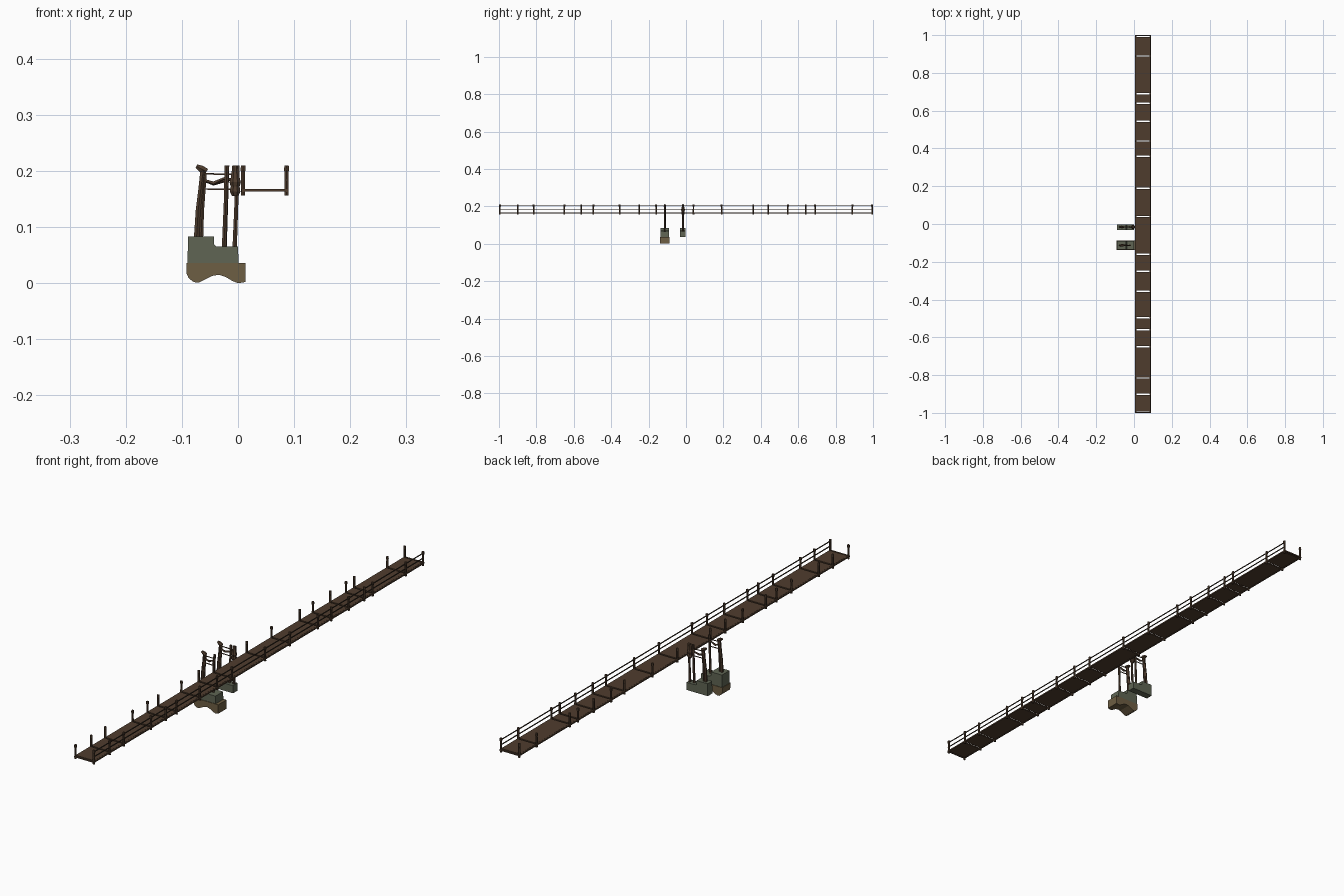
import bpy, bmesh, math, random
from mathutils import Vector

if "Cube" in bpy.data.objects:
    bpy.data.objects.remove(bpy.data.objects["Cube"])
random.seed(4)

def mat(name, rgb):
    m = bpy.data.materials.new(name)
    m.diffuse_color = (*rgb, 1)
    m.use_nodes = True
    m.node_tree.nodes["Principled BSDF"].inputs["Base Color"].default_value = m.diffuse_color
    return m

WOOD = mat("brown_wood", (0.078, 0.046, 0.027))
DARK = mat("dark_wood", (0.045, 0.029, 0.019))
GREEN = mat("mossy_stone", (0.115, 0.130, 0.088))
TAN = mat("sandy_stone", (0.155, 0.112, 0.056))

def finish(bm, name, m):
    bmesh.ops.recalc_face_normals(bm, faces=bm.faces[:])
    me = bpy.data.meshes.new(name)
    bm.to_mesh(me)
    bm.free()
    me.materials.append(m)
    ob = bpy.data.objects.new(name, me)
    bpy.context.collection.objects.link(ob)
    return ob

def add_box(bm, x0, x1, y0, y1, z0, z1):
    r = bmesh.ops.create_cube(bm, size=1)
    for v in r['verts']:
        v.co = Vector(((x0, x1)[v.co.x > 0], (y0, y1)[v.co.y > 0], (z0, z1)[v.co.z > 0]))

def add_tube(bm, pts, radii, n=6):
    """Tapered beam following points; sections stay square to the overall direction."""
    d = (Vector(pts[-1]) - Vector(pts[0])).normalized()
    side = d.cross(Vector((0, 1, 0))).normalized()
    other = d.cross(side)
    rings = []
    for p, r in zip(pts, radii):
        rings.append([bm.verts.new(Vector(p) + side * r * math.cos((i + .5) * math.tau / n)
                                   + other * r * math.sin((i + .5) * math.tau / n)) for i in range(n)])
    for a, b in zip(rings, rings[1:]):
        for i in range(n):
            bm.faces.new((a[i], a[(i + 1) % n], b[(i + 1) % n], b[i]))
    bm.faces.new(rings[0])
    bm.faces.new(rings[-1])

def extrude_profile(name, prof, y0, y1, m):
    bm = bmesh.new()
    a = [bm.verts.new((x, y0, z)) for x, z in prof]
    b = [bm.verts.new((x, y1, z)) for x, z in prof]
    n = len(prof)
    bm.faces.new(a)
    bm.faces.new(b)
    for i in range(n):
        bm.faces.new((a[i], a[(i + 1) % n], b[(i + 1) % n], b[i]))
    return finish(bm, name, m)

POST_Y = [-.995, -.9, -.815, -.65, -.56, -.495, -.355, -.25, -.16, .04,
          .19, .36, .44, .545, .64, .69, .89, .995]
L, R = 0.009, 0.0865

# walkway boards, split with narrow gaps near the posts
bm = bmesh.new()
for a, b in zip(POST_Y, POST_Y[1:]):
    add_box(bm, .0105, .085, a + .003, b - .004, .1635, .168)
add_box(bm, .0105, .085, -1, -.995, .1635, .168)
add_box(bm, .0105, .085, .994, 1, .1635, .168)
finish(bm, "deck_boards", WOOD)

# long edge beams tying the boards together
bm = bmesh.new()
for x in (L, R):
    add_box(bm, x - .003, x + .003, -1, 1, .1625, .1675)
finish(bm, "edge_beams", WOOD)

# railing posts on both sides, with a slightly wider head
bm = bmesh.new()
for y in POST_Y:
    for x in (L, R):
        add_tube(bm, [(x, y, .156), (x, y, .198), (x, y, .201), (x, y, .21)],
                 [.0042, .0038, .005, .0045], 6)
finish(bm, "railing_posts", WOOD)

# rails along the right side
bm = bmesh.new()
for z in (.184, .203):
    add_box(bm, R - .0015, R + .0015, -1, 1, z - .0015, z + .0015)
finish(bm, "right_rails", DARK)

# stone piers: stepped green block
block = [(-.09, .036), (.001, .036), (.0, .065), (-.038, .065), (-.043, .07),
         (-.043, .083), (-.089, .083)]
extrude_profile("front_pier_block", block, -.136, -.09, GREEN)
extrude_profile("rear_pier_block", block, -.031, -.003, GREEN)

# front pier footing with arched underside
foot = [(.013, .036), (.013, .002), (.0, .0), (-.01, .004), (-.022, .011), (-.034, .015),
        (-.046, .013), (-.06, .006), (-.07, .001), (-.079, .002), (-.088, .009),
        (-.092, .018), (-.092, .036)]
extrude_profile("front_pier_footing", foot, -.138, -.088, TAN)

# timber supports standing on each pier
for tag, y, xs in (("front", -.113, -.022), ("rear", -.016, -.003)):
    bm = bmesh.new()
    # leaning double post with flared head
    add_tube(bm, [(-.074, y, .078), (-.071, y, .13), (-.066, y, .17), (-.062, y, .2)],
             [.0055, .005, .005, .006])
    add_tube(bm, [(-.066, y, .078), (-.064, y, .13), (-.061, y, .17), (-.06, y, .195)],
             [.0045, .004, .004, .005])
    add_tube(bm, [(-.074, y, .2085), (-.066, y, .204), (-.056, y, .199)],
             [.004, .007, .006])
    finish(bm, tag + "_leaning_post", WOOD)
    # upright post
    bm = bmesh.new()
    add_tube(bm, [(xs - .003, y, .062), (xs, y, .14), (xs + .002, y, .21)],
             [.0045, .004, .0045])
    finish(bm, tag + "_upright_post", WOOD)
    # cross bars between the posts
    bm = bmesh.new()
    add_tube(bm, [(-.062, y, .168), (xs, y, .167)], [.0018, .0018], 4)
    add_tube(bm, [(-.062, y, .195), (xs, y, .194)], [.0018, .0018], 4)
    add_tube(bm, [(-.062, y, .184), (-.044, y, .178), (xs, y, .188)], [.003, .004, .0025], 5)
    finish(bm, tag + "_cross_bars", WOOD)

# second rear upright and bulging binding
bm = bmesh.new()
add_tube(bm, [(-.024, -.016, .062), (-.019, -.016, .21)], [.0045, .004])
finish(bm, "rear_inner_post", WOOD)
bm = bmesh.new()
add_tube(bm, [(-.005, -.016, z) for z in (.155, .163, .172, .18, .188, .197, .21)],
         [.006, .010, .0085, .011, .0085, .007, .0055], 8)
finish(bm, "rear_binding", WOOD)
